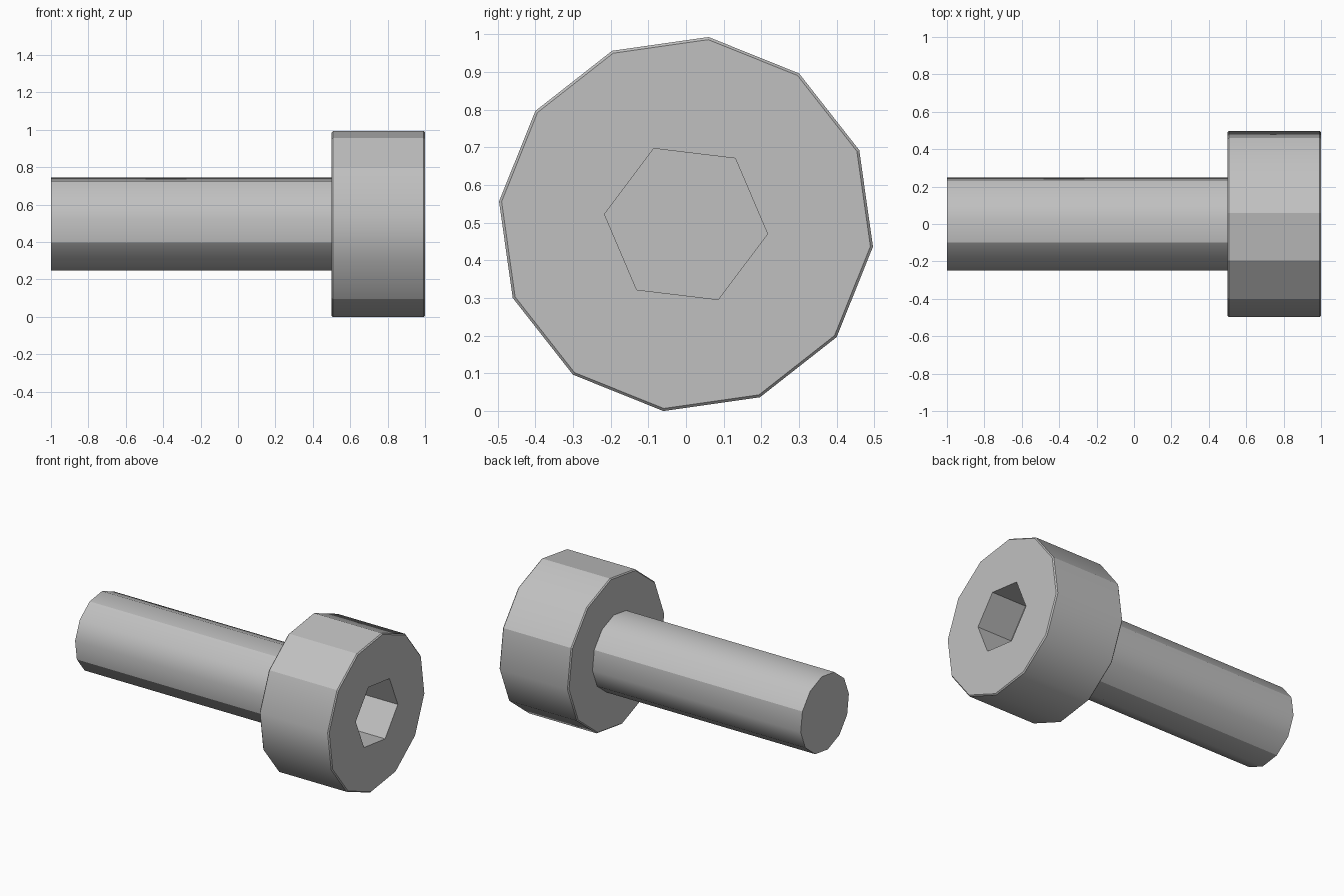
import bpy, bmesh
from math import sin, cos, radians

cube = bpy.data.objects.get("Cube")
if cube:
    bpy.data.objects.remove(cube)

TURN = -6.9                                 # roll of the bolt about its axis
AXIS_Z = 0.5 * cos(radians(TURN))           # axis height so the head rests on the floor

steel = bpy.data.materials.new("grey steel")
steel.use_nodes = True
colour = (0.53, 0.53, 0.53, 1)
steel.diffuse_color = colour
steel.node_tree.nodes["Principled BSDF"].inputs["Base Color"].default_value = colour


def ring(bm, x, radius, sides):
    """Polygon of vertices around the bolt axis."""
    angles = [radians(TURN + 360 * i / sides) for i in range(sides)]
    return [bm.verts.new((x, radius * cos(a), AXIS_Z + radius * sin(a))) for a in angles]


def skin(bm, a, b, sharp=(), smooth=True):
    """Walls between two rings; lengthwise edges listed in sharp stay hard."""
    n = len(a)
    for i in range(n):
        j = (i + 1) % n
        face = bm.faces.new((a[i], a[j], b[j], b[i]))
        face.smooth = smooth
    for i in sharp:
        bm.edges.get((a[i], b[i])).smooth = False


def harden(bm, loop):
    for i, v in enumerate(loop):
        bm.edges.get((v, loop[i - 1])).smooth = False


def finish(bm, name):
    bmesh.ops.recalc_face_normals(bm, faces=bm.faces[:])
    mesh = bpy.data.meshes.new(name)
    bm.to_mesh(mesh)
    bm.free()
    mesh.materials.append(steel)
    obj = bpy.data.objects.new(name, mesh)
    bpy.context.collection.objects.link(obj)


# Shank: quarter turns are smooth, with hard seams between them
bm = bmesh.new()
end, root = ring(bm, -1, 0.25, 12), ring(bm, 0.5, 0.25, 12)
skin(bm, end, root, sharp=range(1, 12, 3))
bm.faces.new(end)
bm.faces.new(root)
harden(bm, end)
harden(bm, root)
finish(bm, "shank")

# Head: finely chamfered drum with a hexagonal socket
bm = bmesh.new()
c = 0.007
profile = [(0.5, 0.5 - c), (0.5 + c, 0.5), (1 - c, 0.5), (1, 0.5 - c)]
rings = [ring(bm, x, r, 12) for x, r in profile]
seams = (1, 3, 4, 5, 8)
for a, b in zip(rings, rings[1:]):
    skin(bm, a, b, sharp=seams)
for r in rings:
    harden(bm, r)
bm.faces.new(rings[0])

# Front face around the socket opening
rim = rings[-1]
mouth, floor = ring(bm, 1, 0.218, 6), ring(bm, 0.75, 0.218, 6)
for i in range(6):
    j = (i + 1) % 6
    bm.faces.new((rim[2 * i], rim[2 * i + 1], mouth[i]))
    bm.faces.new((rim[2 * i + 1], rim[2 * j], mouth[j], mouth[i]))

# Socket walls and floor
skin(bm, mouth, floor, smooth=False)
bm.faces.new(floor)
finish(bm, "socket_head")
